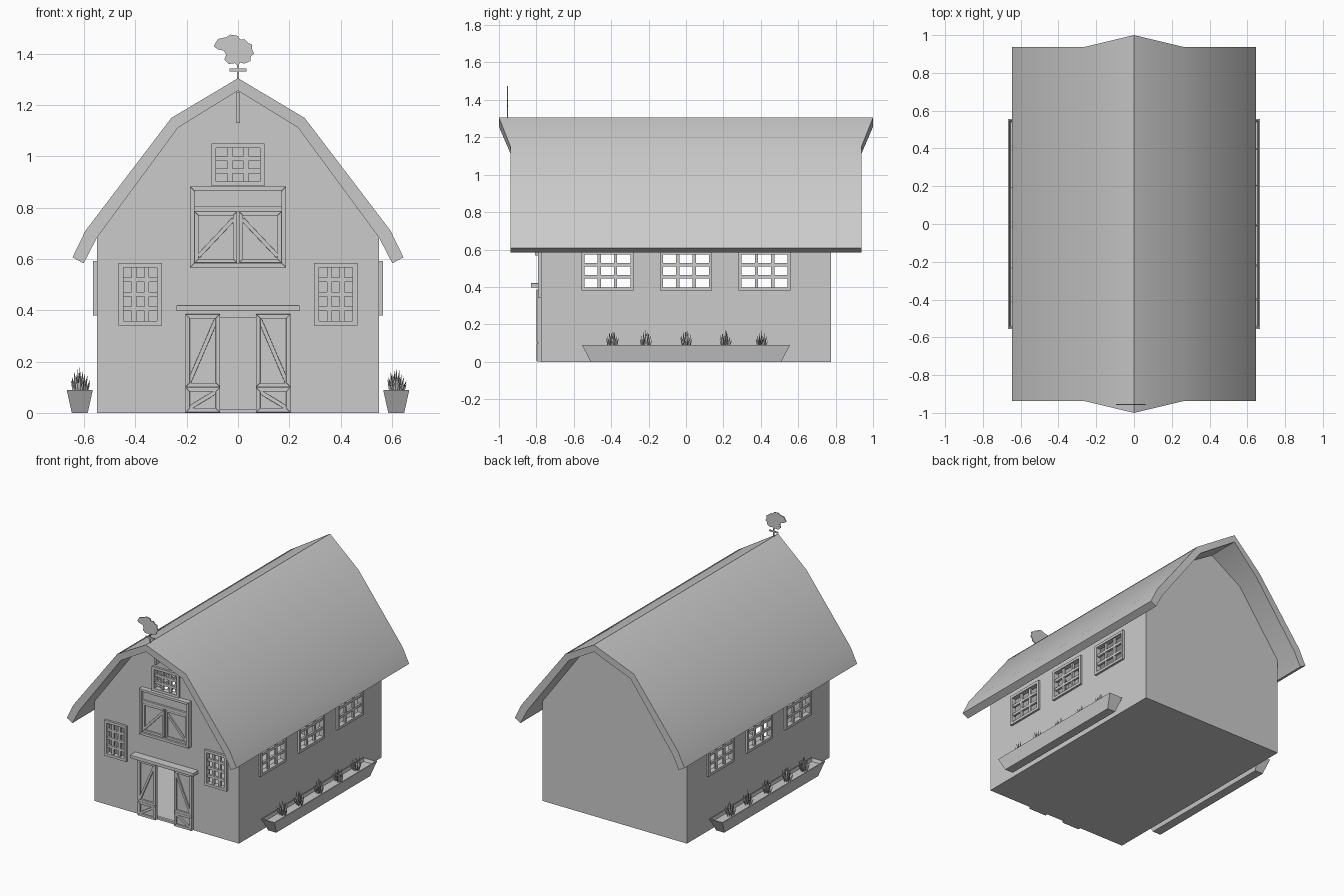
import bpy, bmesh, math, random
from mathutils import Vector, Matrix

if "Cube" in bpy.data.objects:
    bpy.data.objects.remove(bpy.data.objects["Cube"])

random.seed(4)


def prism(bm, pts, y0, y1):
    """Extrude an x-z polygon from y0 to y1."""
    a = [bm.verts.new((x, y0, z)) for x, z in pts]
    b = [bm.verts.new((x, y1, z)) for x, z in pts]
    bm.faces.new(a)
    bm.faces.new(b[::-1])
    n = len(pts)
    for i in range(n):
        j = (i + 1) % n
        bm.faces.new((a[i], b[i], b[j], a[j]))


def box(bm, x0, x1, y0, y1, z0, z1):
    prism(bm, [(x0, z0), (x1, z0), (x1, z1), (x0, z1)], y0, y1)


def frame(bm, x0, x1, z0, z1, w, y0, y1):
    """Mitred rectangular frame."""
    o = [(x0, z0), (x1, z0), (x1, z1), (x0, z1)]
    i = [(x0 + w, z0 + w), (x1 - w, z0 + w), (x1 - w, z1 - w), (x0 + w, z1 - w)]
    for k in range(4):
        m = (k + 1) % 4
        prism(bm, [o[k], o[m], i[m], i[k]], y0, y1)


def brace(bm, p, q, w, y0, y1):
    p, q = Vector(p), Vector(q)
    d = (q - p).normalized()
    n = Vector((-d.y, d.x)) * w / 2
    prism(bm, [p + n, p - n, q - n, q + n], y0, y1)


def finish(name, bm, rot=0.0, bevel=0.0):
    bmesh.ops.recalc_face_normals(bm, faces=bm.faces)
    if rot:
        bm.transform(Matrix.Rotation(rot, 4, 'Z'))
    me = bpy.data.meshes.new(name)
    bm.to_mesh(me)
    bm.free()
    ob = bpy.data.objects.new(name, me)
    bpy.context.collection.objects.link(ob)
    if bevel:
        m = ob.modifiers.new("bevel", 'BEVEL')
        m.width, m.segments = bevel, 2
    return ob


def activate(ob):
    bpy.ops.object.select_all(action='DESELECT')
    ob.select_set(True)
    bpy.context.view_layer.objects.active = ob


def mirrored(half):
    """Half profile starting on the axis -> full profile from -x to +x."""
    return [(-x, z) for x, z in half[:0:-1]] + half


# Window layout: (x0, x1, z0, z1, columns, rows)
front_windows = [(-0.465, -0.297, 0.34, 0.585, 3, 4), (0.297, 0.465, 0.34, 0.585, 3, 4),
                 (-0.103, 0.103, 0.885, 1.05, 3, 3)]
side_windows = [(c - 0.14, c + 0.14, 0.38, 0.592, 3, 3) for c in (-0.42, 0, 0.42)]

# Barn shell: hollow gambrel prism with openings cut out
bm = bmesh.new()
prism(bm, mirrored([(0, 1.27), (0.24, 1.125), (0.55, 0.69), (0.55, 0)]), -0.775, 0.775)
walls = finish("barn_walls", bm)
bm = bmesh.new()
prism(bm, mirrored([(0, 1.24), (0.22, 1.105), (0.53, 0.68), (0.53, 0.012)]), -0.755, 0.755)
hollow = finish("hollow_cutter", bm)
bm = bmesh.new()
e = 0.01
for x0, x1, z0, z1, _, _ in front_windows:
    box(bm, x0 + e, x1 - e, -0.9, -0.7, z0 + e, z1 - e)
box(bm, -0.14, 0.14, -0.9, -0.7, 0.016, 0.37)
for y0, y1, z0, z1, _, _ in side_windows:
    box(bm, -0.7, 0.7, y0 + e, y1 - e, z0 + e, z1 - e)
openings = finish("opening_cutter", bm)
activate(walls)
for cutter in (hollow, openings):
    m = walls.modifiers.new("cut", 'BOOLEAN')
    m.operation, m.solver, m.object = 'DIFFERENCE', 'EXACT', cutter
    bpy.ops.object.modifier_apply(modifier=m.name)
    bpy.data.objects.remove(cutter)

# Gambrel roof with a pointed overhang at each end of the ridge
outer = mirrored([(0, 1.305), (0.26, 1.15), (0.595, 0.71), (0.645, 0.607)])
inner = mirrored([(0, 1.256), (0.234, 1.112), (0.55, 0.683), (0.602, 0.583)])
loop = outer + inner[::-1]
bm = bmesh.new()
ends = [[bm.verts.new((x, s * (1.0 if x == 0 else 0.938), z)) for x, z in loop] for s in (-1, 1)]
n, k = len(loop), len(outer)
for i in range(n):
    j = (i + 1) % n
    bm.faces.new((ends[0][i], ends[0][j], ends[1][j], ends[1][i]))
for ring in ends:
    for i in range(k - 1):
        bm.faces.new((ring[i], ring[i + 1], ring[n - 2 - i], ring[n - 1 - i]))
roof = finish("roof", bm)
activate(roof)
bpy.ops.object.shade_smooth_by_angle(angle=math.radians(30))


# Windows: outer frame and glazing bars
def window(name, spec, wall, rot=0.0):
    x0, x1, z0, z1, cols, rows = spec
    bm = bmesh.new()
    frame(bm, x0, x1, z0, z1, 0.018, -wall - 0.015, -wall + 0.02)
    y0, y1, h = -wall - 0.006, -wall + 0.008, 0.009
    for i in range(1, cols):
        x = x0 + 0.01 + (x1 - x0 - 0.02) * i / cols
        box(bm, x - h, x + h, y0, y1, z0 + 0.01, z1 - 0.01)
    for i in range(1, rows):
        z = z0 + 0.01 + (z1 - z0 - 0.02) * i / rows
        box(bm, x0 + 0.01, x1 - 0.01, y0 - 0.001, y1 + 0.001, z - h, z + h)
    finish(name, bm, rot)


for spec in front_windows:
    window("front_window", spec, 0.775)
for spec in side_windows:
    window("right_window", spec, 0.55, math.pi / 2)
    window("left_window", spec, 0.55, -math.pi / 2)

# Sliding barn doors with framed, braced panels
for s in (-1, 1):
    bm = bmesh.new()
    a, b = sorted((s * 0.07, s * 0.205))
    box(bm, a, b, -0.787, -0.772, 0.002, 0.385)
    for z0, z1 in ((0.002, 0.1), (0.1, 0.385)):
        frame(bm, a, b, z0, z1, 0.017, -0.798, -0.78)
        brace(bm, (s * 0.083, z1 - 0.016), (s * 0.192, z0 + 0.016), 0.016, -0.796, -0.78)
    finish("barn_door", bm, bevel=0.002)

# Door track
bm = bmesh.new()
box(bm, -0.24, 0.24, -0.83, -0.77, 0.397, 0.42)
finish("door_track", bm, bevel=0.003)

# Hay loft doors
bm = bmesh.new()
box(bm, -0.18, 0.18, -0.787, -0.77, 0.575, 0.88)
frame(bm, -0.188, 0.188, 0.567, 0.883, 0.018, -0.808, -0.77)
box(bm, -0.172, 0.172, -0.8, -0.78, 0.785, 0.805)
for s in (-1, 1):
    a, b = sorted((s * 0.004, s * 0.17))
    frame(bm, a, b, 0.585, 0.785, 0.016, -0.797, -0.78)
    brace(bm, (s * 0.018, 0.755), (s * 0.155, 0.61), 0.016, -0.796, -0.78)
finish("loft_doors", bm, bevel=0.002)

# Hay beam under the ridge
bm = bmesh.new()
box(bm, -0.007, 0.007, -0.9, -0.77, 1.13, 1.25)
finish("hay_beam", bm)

# Weathervane: bird silhouette, pole and crossbar
bird = [(-0.095, 1.43), (-0.078, 1.458), (-0.045, 1.465), (-0.03, 1.475), (0.0, 1.47), (0.008, 1.455),
        (0.025, 1.457), (0.04, 1.442), (0.056, 1.435), (0.054, 1.42), (0.062, 1.4), (0.05, 1.39),
        (0.048, 1.372), (0.025, 1.362), (0.008, 1.366), (0, 1.352), (-0.012, 1.364), (-0.035, 1.36),
        (-0.053, 1.378), (-0.046, 1.397), (-0.055, 1.412), (-0.08, 1.418)]
bm = bmesh.new()
prism(bm, bird, -0.958, -0.952)
box(bm, -0.004, 0.004, -0.958, -0.952, 1.28, 1.37)
box(bm, -0.034, 0.034, -0.9575, -0.9525, 1.332, 1.342)
finish("weathervane", bm)


# Planter boxes with leafy clumps along both long walls
def leaf(bm, base, tip, w):
    base, tip = Vector(base), Vector(tip)
    mid = base.lerp(tip, 0.4)
    a = random.uniform(0, math.tau)
    u = Vector((math.cos(a), math.sin(a), 0)) * w
    v = Vector((-u.y, u.x, 0)) * 0.4
    ring = [bm.verts.new(mid + o) for o in (u, v, -u, -v)]
    ends = bm.verts.new(base), bm.verts.new(tip)
    for i in range(4):
        for p in ends:
            bm.faces.new((ring[i], ring[(i + 1) % 4], p))


for s, side in ((1, "right"), (-1, "left")):
    bm = bmesh.new()
    rings = []
    for hx, hy, z in ((0.031, 0.51, 0), (0.051, 0.556, 0.09), (0.043, 0.548, 0.09), (0.038, 0.54, 0.07)):
        rings.append([bm.verts.new((s * 0.617 + p * hx, q * hy, z))
                      for p, q in ((-1, -1), (1, -1), (1, 1), (-1, 1))])
    for lo, hi in zip(rings, rings[1:]):
        for i in range(4):
            j = (i + 1) % 4
            bm.faces.new((lo[i], lo[j], hi[j], hi[i]))
    bm.faces.new(rings[0])
    bm.faces.new(rings[-1])
    finish(side + "_planter", bm)
    bm = bmesh.new()
    for y in (-0.395, -0.215, 0, 0.21, 0.405):
        for i in range(14):
            a = i * 2.4
            r = 0.042 * math.sqrt(i / 14)
            h = 0.175 - 0.055 * i / 14 + random.uniform(-0.012, 0.003)
            c, d = math.cos(a), math.sin(a)
            leaf(bm, (s * 0.617 + c * r * 0.4, y + d * r * 0.4, 0.065),
                 (s * 0.617 + c * r, y + d * r, h), 0.008)
    finish(side + "_plants", bm)
